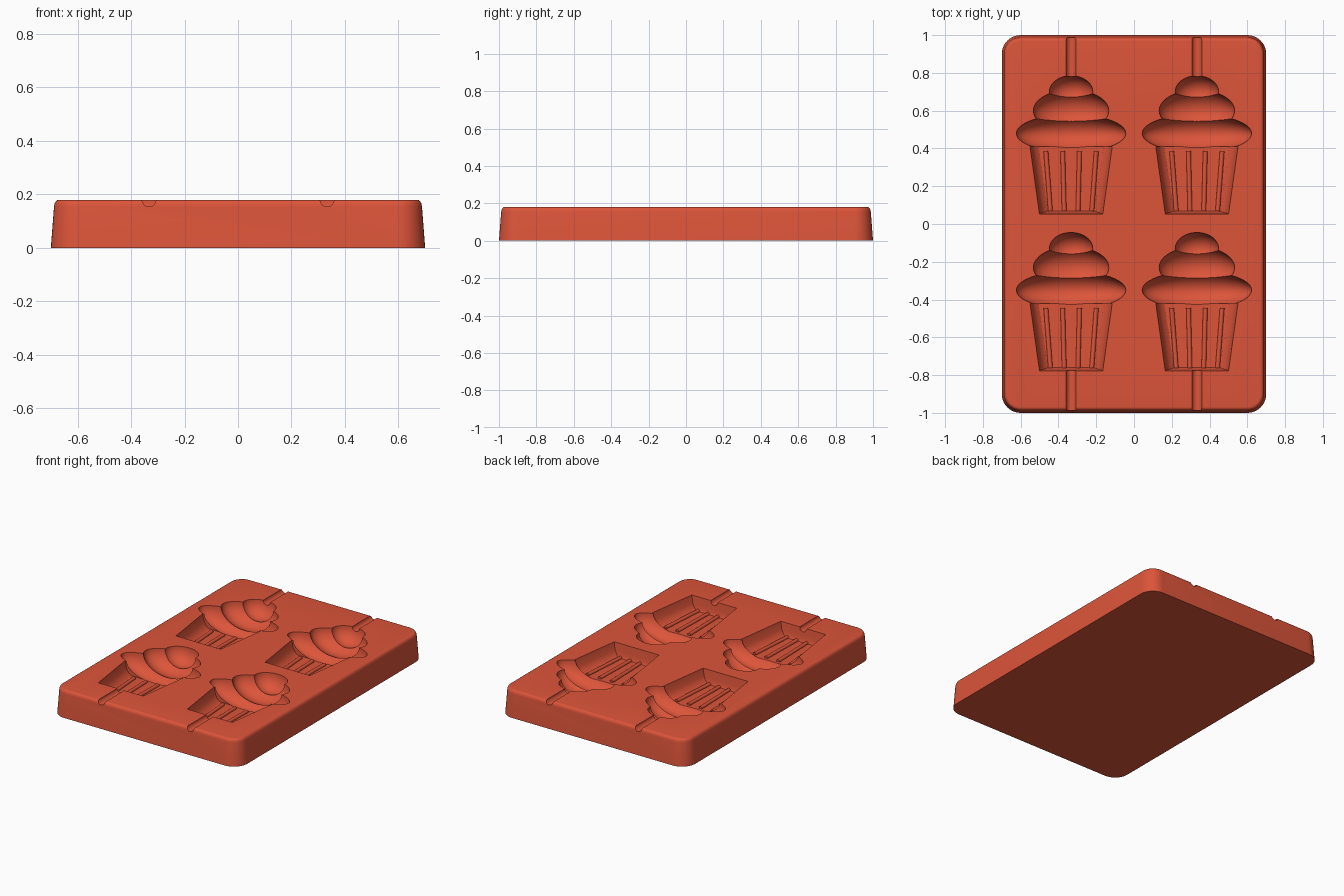
import bpy
import bmesh
import math
from mathutils import Vector

if "Cube" in bpy.data.objects:
    bpy.data.objects.remove(bpy.data.objects["Cube"], do_unlink=True)

TOP = 0.18
RED = (0.72, 0.09, 0.042, 1)
mat = bpy.data.materials.new("terracotta red silicone")
mat.use_nodes = True
mat.diffuse_color = RED
mat.node_tree.nodes["Principled BSDF"].inputs["Base Color"].default_value = RED


def make_object(name, bm):
    bmesh.ops.recalc_face_normals(bm, faces=bm.faces[:])
    mesh = bpy.data.meshes.new(name)
    bm.to_mesh(mesh)
    bm.free()
    mesh.materials.append(mat)
    obj = bpy.data.objects.new(name, mesh)
    bpy.context.collection.objects.link(obj)
    return obj


def loft(name, rings):
    """Closed solid through a stack of equal-length point rings."""
    bm = bmesh.new()
    loops = [[bm.verts.new(p) for p in ring] for ring in rings]
    n = len(loops[0])
    for low, high in zip(loops, loops[1:]):
        for i in range(n):
            j = (i + 1) % n
            bm.faces.new((low[i], low[j], high[j], high[i]))
    bm.faces.new(loops[0][::-1])
    bm.faces.new(loops[-1])
    return make_object(name, bm)


def rounded_rect(hx, hy, r, z, steps=10):
    pts = []
    for k, (sx, sy) in enumerate(((1, 1), (-1, 1), (-1, -1), (1, -1))):
        for i in range(steps + 1):
            a = (k + i / steps) * math.pi / 2
            pts.append((sx * (hx - r) + r * math.cos(a),
                        sy * (hy - r) + r * math.sin(a), z))
    return pts


def rod(name, start, end, radius):
    a, b = Vector(start), Vector(end)
    bm = bmesh.new()
    bmesh.ops.create_cone(bm, cap_ends=True, segments=24, radius1=radius,
                          radius2=radius, depth=(b - a).length)
    obj = make_object(name, bm)
    obj.rotation_mode = 'QUATERNION'
    obj.rotation_quaternion = (b - a).to_track_quat('Z', 'Y')
    obj.location = (a + b) / 2
    return obj


def ellipsoid(name, centre, radii):
    bm = bmesh.new()
    bmesh.ops.create_uvsphere(bm, u_segments=48, v_segments=28, radius=1)
    bmesh.ops.scale(bm, vec=radii, verts=bm.verts[:])
    bmesh.ops.translate(bm, vec=centre, verts=bm.verts[:])
    return make_object(name, bm)


def smooth(obj):
    bpy.ops.object.select_all(action='DESELECT')
    obj.select_set(True)
    bpy.context.view_layer.objects.active = obj
    bpy.ops.object.shade_smooth_by_angle(angle=math.radians(32))


# Tray body: drafted sides and a rounded top rim
body = loft("mold_tray", [
    rounded_rect(0.70 - d, 1.0 - d, 0.10 - d, z)
    for d, z in ((0, 0), (0.012, 0.155), (0.014, 0.166),
                 (0.019, 0.175), (0.025, 0.179), (0.032, TOP))])

cutters, ribs = [], []
# Frosting tiers: y offset, half width, half height, depth
TIERS = ((0.48, 0.29, 0.10, 0.14), (0.60, 0.20, 0.11, 0.125),
         (0.70, 0.115, 0.085, 0.10))
FLOOR = 0.09

for cx in (-0.333, 0.333):
    for y0 in (0, -0.83):
        # Frosting cavities
        for y, w, h, d in TIERS:
            cutters.append(ellipsoid("frosting_cutter", (cx, y0 + y, TOP + 0.0013),
                                     (w, h, d)))
        # Wrapper cavity with sloping walls
        rings = []
        for z, inset, end in ((FLOOR, 0.05, 0.02), (FLOOR + 0.012, 0.032, 0.012),
                              (FLOOR + 0.04, 0.015, 0.008), (TOP + 0.02, 0, 0)):
            bottom, top = 0.172 - inset, 0.222 - inset
            rings.append([(cx - bottom, y0 + 0.05 + end, z),
                          (cx + bottom, y0 + 0.05 + end, z),
                          (cx + top, y0 + 0.41, z), (cx - top, y0 + 0.41, z)])
        cutters.append(loft("wrapper_cutter", rings))
        # Raised pleats on the wrapper floor
        for k in (-1.5, -0.5, 0.5, 1.5):
            ribs.append(rod("wrapper_rib", (cx + k * 0.073, y0 + 0.068, FLOOR + 0.003),
                            (cx + k * 0.089, y0 + 0.385, FLOOR + 0.003), 0.012))
    # Stick channels running to the outer edges
    cutters.append(rod("channel_cutter", (cx, 0.72, TOP), (cx, 1.1, TOP), 0.026))
    cutters.append(rod("channel_cutter", (cx, -0.74, TOP), (cx, -1.1, TOP), 0.026))

# Carve the cavities
for cutter in cutters:
    cutter.hide_render = True
    mod = body.modifiers.new("cut", 'BOOLEAN')
    mod.operation = 'DIFFERENCE'
    mod.solver = 'EXACT'
    mod.object = cutter
bpy.context.view_layer.update()
carved = bpy.data.meshes.new_from_object(
    body.evaluated_get(bpy.context.evaluated_depsgraph_get()))
body.modifiers.clear()
body.data = carved
for cutter in cutters:
    bpy.data.objects.remove(cutter, do_unlink=True)

for obj in [body] + ribs:
    smooth(obj)
